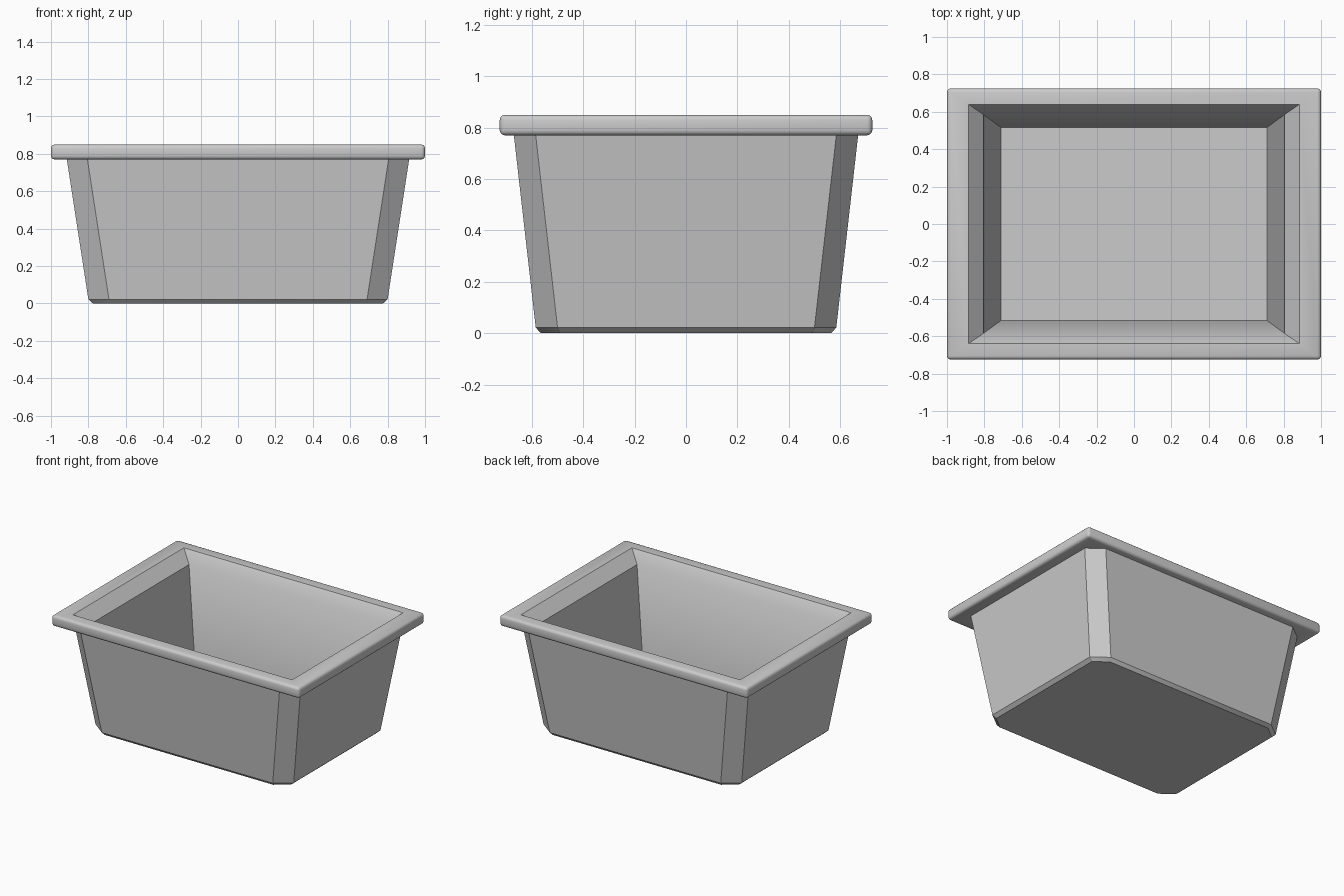
import bpy, bmesh, math

if "Cube" in bpy.data.objects:
    bpy.data.objects.remove(bpy.data.objects["Cube"])


def rect(x, y, z):
    return [(-x, -y, z), (x, -y, z), (x, y, z), (-x, y, z)]


def octagon(x, y, cx, cy, z):
    # rectangle with cut corners; cx, cy are the ends of the straight sides
    return [(-cx, -y, z), (cx, -y, z), (x, -cy, z), (x, cy, z),
            (cx, y, z), (-cx, y, z), (-x, cy, z), (-x, -cy, z)]


def loft(name, rings, cap_first=False, cap_last=False, bevel_rings=(), width=0.0):
    bm = bmesh.new()
    loops = [[bm.verts.new(p) for p in r] for r in rings]
    n = len(loops[0])
    for a, b in zip(loops, loops[1:]):
        for i in range(n):
            j = (i + 1) % n
            bm.faces.new((a[i], a[j], b[j], b[i]))
    if cap_first:
        bm.faces.new(loops[0][::-1])
    if cap_last:
        bm.faces.new(loops[-1])
    if bevel_rings:
        vs = {v for k in bevel_rings for v in loops[k]}
        edges = [e for e in bm.edges if e.verts[0] in vs and e.verts[1] in vs]
        bmesh.ops.bevel(bm, geom=edges, offset=width, segments=3, profile=0.5,
                        affect='EDGES', clamp_overlap=True)
    me = bpy.data.meshes.new(name)
    bm.to_mesh(me)
    bm.free()
    ob = bpy.data.objects.new(name, me)
    bpy.context.collection.objects.link(ob)
    bpy.ops.object.select_all(action='DESELECT')
    ob.select_set(True)
    bpy.context.view_layer.objects.active = ob
    bpy.ops.object.shade_smooth_by_angle(angle=math.radians(30))
    return ob


# Outer tapered body with cut corners and a chamfered foot
loft("tub_body", [
    octagon(0.775, 0.565, 0.68, 0.49, 0.0),
    octagon(0.80, 0.585, 0.69, 0.50, 0.022),
    octagon(0.915, 0.67, 0.805, 0.585, 0.77),
], cap_first=True)

# Overhanging rim, sloped lip, inner walls and floor
loft("rim_and_basin", [
    rect(0.85, 0.62, 0.77),
    rect(1.0, 0.725, 0.77),
    rect(1.0, 0.725, 0.85),
    rect(0.885, 0.64, 0.85),
    rect(0.805, 0.585, 0.77),
    rect(0.71, 0.515, 0.12),
], cap_last=True, bevel_rings=(1, 2), width=0.02)
